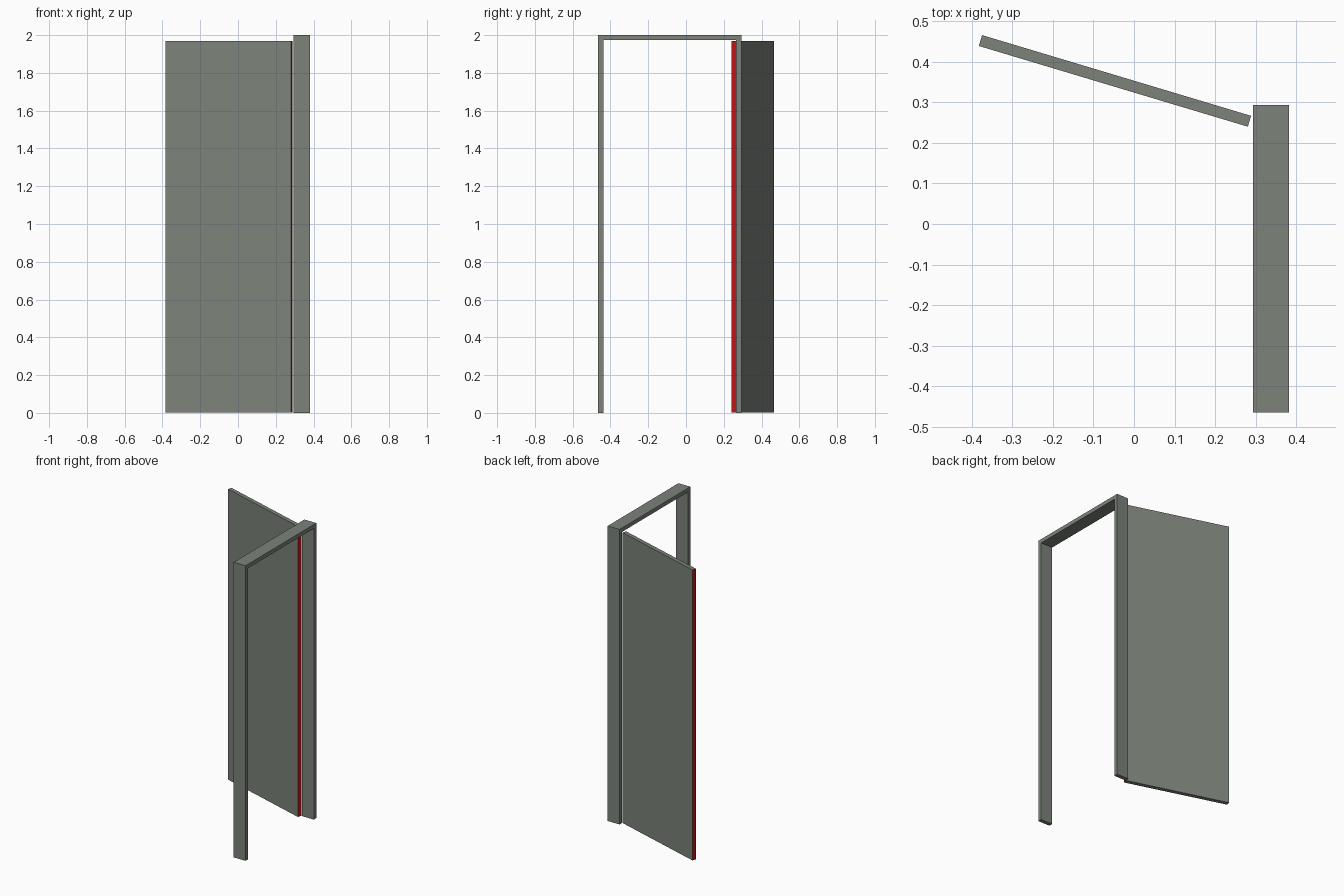
import bpy, bmesh, math

if "Cube" in bpy.data.objects:
    bpy.data.objects.remove(bpy.data.objects["Cube"])


def make_object(name, bm, mats):
    bmesh.ops.recalc_face_normals(bm, faces=bm.faces)
    mesh = bpy.data.meshes.new(name)
    bm.to_mesh(mesh)
    bm.free()
    for mat in mats:
        mesh.materials.append(mat)
    obj = bpy.data.objects.new(name, mesh)
    bpy.context.collection.objects.link(obj)
    return obj


def material(name, color):
    mat = bpy.data.materials.new(name)
    mat.diffuse_color = color
    mat.use_nodes = True
    mat.node_tree.nodes["Principled BSDF"].inputs["Base Color"].default_value = mat.diffuse_color
    return mat


grey = material("green_grey_paint", (0.20, 0.225, 0.195, 1))
red = material("red_edge", (0.50, 0.008, 0.008, 1))

# Door frame: upside-down U profile in the y-z plane, extruded along x
y0, y1, top, t = -0.465, 0.293, 2.0, 0.027
x0, x1 = 0.293, 0.382
profile = [(y0, 0), (y0, top), (y1, top), (y1, 0),
           (y1 - t, 0), (y1 - t, top - t), (y0 + t, top - t), (y0 + t, 0)]
bm = bmesh.new()
face = bm.faces.new([bm.verts.new((x0, y, z)) for y, z in profile])
ext = bmesh.ops.extrude_face_region(bm, geom=[face])
bmesh.ops.translate(bm, vec=(x1 - x0, 0, 0),
                    verts=[v for v in ext["geom"] if isinstance(v, bmesh.types.BMVert)])
make_object("door_frame", bm, [grey])

# Open door leaf: thin slab swung outwards, red on its two vertical edges
width, thick, z_low, z_high = 0.693, 0.028, 0.001, 1.970
bm = bmesh.new()
bmesh.ops.create_cube(bm, size=1)
bmesh.ops.scale(bm, vec=(width, thick, z_high - z_low), verts=bm.verts)
bm.normal_update()
for f in bm.faces:
    f.material_index = 1 if abs(f.normal.x) > 0.9 else 0
door = make_object("door_leaf", bm, [grey, red])
door.location = (-0.0470, 0.3530, (z_low + z_high) / 2)
door.rotation_euler.z = math.radians(-16.7)
